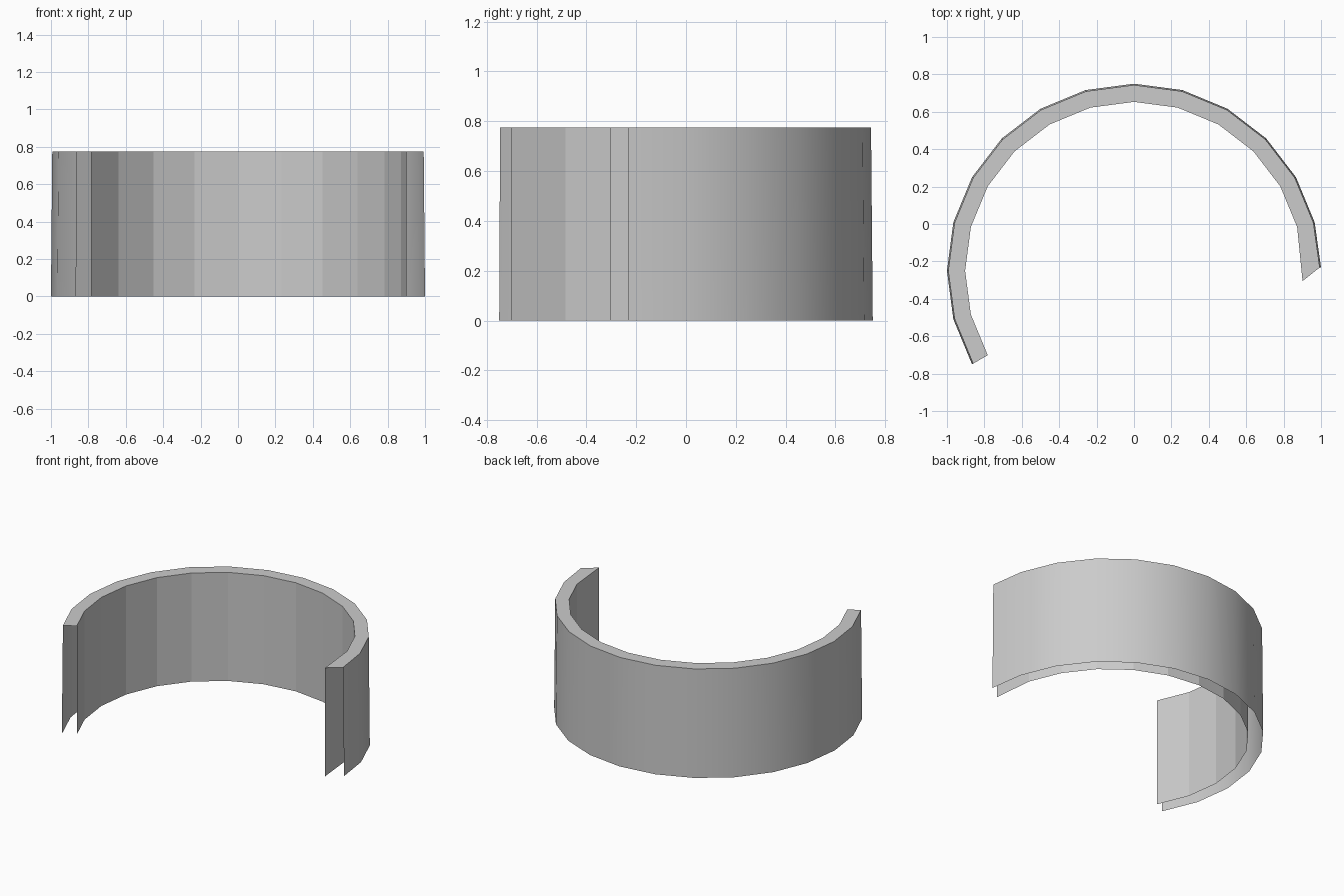
import bpy, bmesh
from math import radians, cos, sin

if "Cube" in bpy.data.objects:
    bpy.data.objects.remove(bpy.data.objects["Cube"])

CY, HEIGHT = -0.25, 0.775
R_OUT, R_OUT_TOP, R_IN = 1.0, 0.993, 0.903

# Arc of 15 degree steps, with slightly irregular right-hand end
steps = [radians(15 * i) for i in range(1, 15)]
outer_angles = [radians(1.0)] + steps
inner_angles = [radians(-3.5)] + steps

bm = bmesh.new()


def arc(angles, r, z):
    return [bm.verts.new((r * cos(a), CY + r * sin(a), z)) for a in angles]


def strip(a, b, smooth=False):
    for i in range(len(a) - 1):
        bm.faces.new((a[i], a[i + 1], b[i + 1], b[i])).smooth = smooth


outer_low = arc(outer_angles, R_OUT, 0)
outer_top = arc(outer_angles, R_OUT_TOP, HEIGHT)
inner_top = arc(inner_angles, R_IN, HEIGHT)
inner_low = arc(inner_angles, R_IN, 0)

# Tapered outer wall, flat top rim, faceted inner wall; underside and ends stay open
strip(outer_low, outer_top, smooth=True)
strip(outer_top, inner_top)
strip(inner_top, inner_low)

# Outward-facing windings
bm.normal_update()
if bm.faces[:][14].normal.z < 0:
    bmesh.ops.reverse_faces(bm, faces=bm.faces[:])

mesh = bpy.data.meshes.new("open_curved_band")
bm.to_mesh(mesh)
bm.free()
band = bpy.data.objects.new("open_curved_band", mesh)
bpy.context.collection.objects.link(band)
